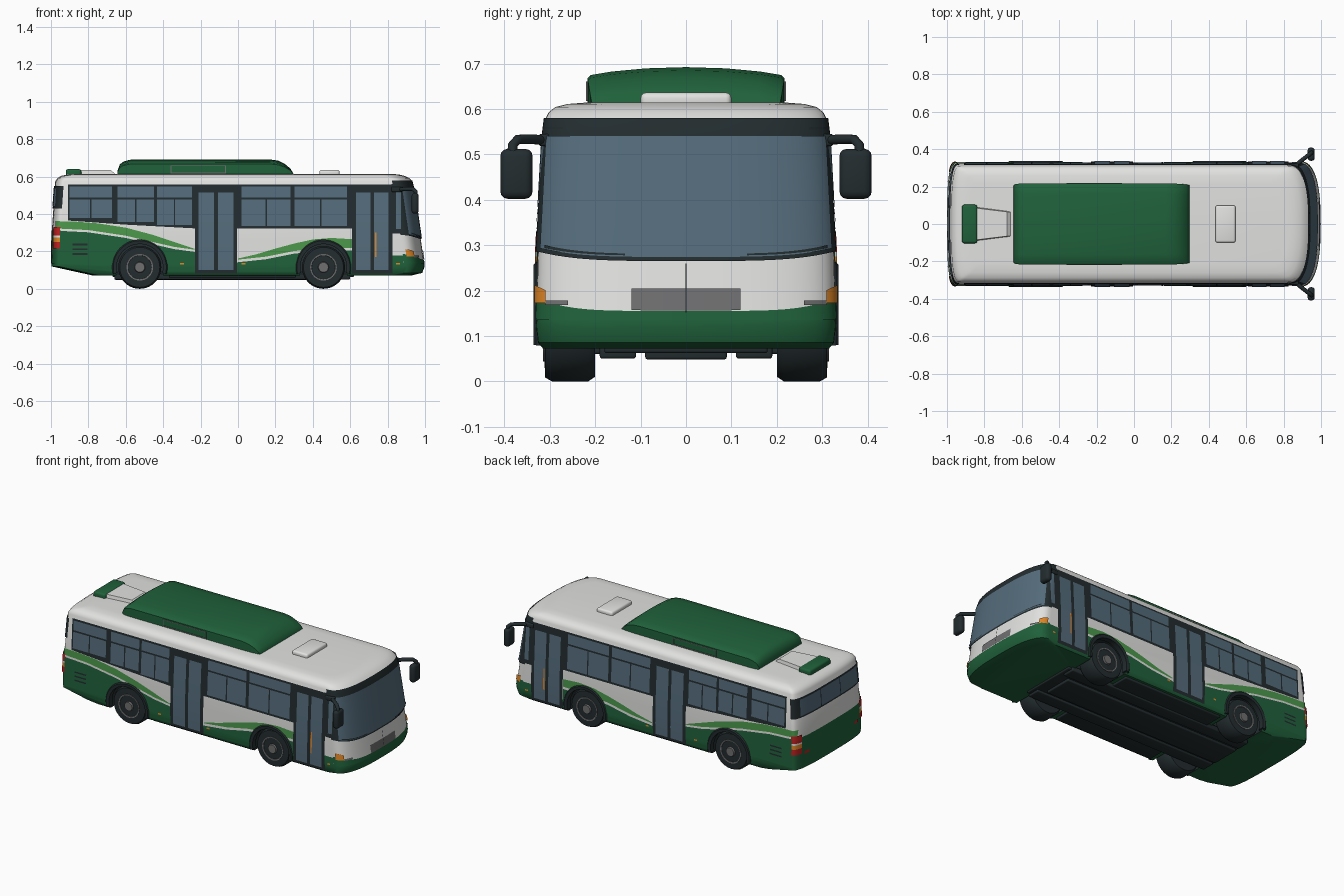
import bpy, bmesh, math
from mathutils import Vector

if "Cube" in bpy.data.objects:
    bpy.data.objects.remove(bpy.data.objects["Cube"])

COL = dict(white=(.76, .76, .75), green=(.014, .12, .043), light_green=(.07, .31, .07),
           glass=(.09, .15, .2), black=(.017, .026, .029), grey=(.16, .16, .165),
           orange=(.75, .24, .02), red=(.5, .015, .015))
MAT = {}
for n, c in COL.items():
    MAT[n] = bpy.data.materials.new(n)
    MAT[n].diffuse_color = (*c, 1)

def make(name, bm, mats, angle=35):
    me = bpy.data.meshes.new(name)
    bm.to_mesh(me); bm.free()
    ob = bpy.data.objects.new(name, me)
    bpy.context.collection.objects.link(ob)
    for m in ([mats] if isinstance(mats, str) else mats):
        me.materials.append(MAT[m])
    smooth(ob, angle)
    return ob

def smooth(ob, angle=35):
    bpy.ops.object.select_all(action='DESELECT')
    ob.select_set(True)
    bpy.context.view_layer.objects.active = ob
    bpy.ops.object.shade_smooth_by_angle(angle=math.radians(angle))

# Body shape: rows of z, rear x, front x, half width; ends are superellipses in plan
ROWS = [(.072, -.78, .93, .315), (.085, -.84, .985, .326), (.12, -.998, .998, .33),
        (.30, -.996, .972, .326), (.575, -.977, .932, .311), (.592, -.965, .915, .303),
        (.604, -.945, .89, .288), (.611, -.91, .86, .26), (.614, -.88, .83, .22)]
LF, NF, LR, NR = .11, 2.6, .05, 3.0

def lerp_table(rows, t):
    t = min(max(t, rows[0][0]), rows[-1][0])
    for a, b in zip(rows, rows[1:]):
        if t <= b[0]:
            k = (t - a[0]) / (b[0] - a[0])
            return [p + (q - p) * k for p, q in zip(a[1:], b[1:])]

def drop(s, n):
    return 1 - max(0, 1 - min(1, abs(s)) ** n) ** (1 / n)

def front(s, z, e=0):
    xr, xf, w = lerp_table(ROWS, z)
    return (xf + e - LF * drop(s, NF), s * (w + e), z)

def rear(s, z, e=0):
    xr, xf, w = lerp_table(ROWS, z)
    return (xr - e + LR * drop(s, NR), s * (w + e), z)

def side(x, z, e=0):
    xr, xf, w = lerp_table(ROWS, z)
    tf, tr = (x - (xf + e - LF)) / LF, ((xr - e + LR) - x) / LR
    f = 1 - drop(tf, NF) if tf > 0 else 1 - drop(tr, NR) if tr > 0 else 1
    return (x, -(w + e) * f, z)

def patch(name, mat, surf, u0, u1, bot, top, e, nz=6, mirror=None):
    """Thin painted plate that follows the body surface."""
    if mirror is None:
        mirror = surf is side
    val = lambda f, u: f(u) if callable(f) else f
    if surf is side:
        n = max(2, int((u1 - u0) / .008))
        us = [u0 + (u1 - u0) * i / n for i in range(n + 1)]
    else:
        a, b = math.asin(u0), math.asin(u1)
        n = max(4, int((b - a) / .05))
        us = [math.sin(a + (b - a) * i / n) for i in range(n + 1)]
    bm = bmesh.new()
    for sgn in ((1, -1) if mirror else (1,)):
        g = []
        for u in us:
            lo, hi = val(bot, u), val(top, u)
            hi = max(hi, lo + .0002)
            col = [surf(u, lo + (hi - lo) * j / nz, e) for j in range(nz + 1)]
            g.append([bm.verts.new((p[0], p[1] * sgn, p[2])) for p in col])
        for i in range(n):
            for j in range(nz):
                q = [g[i][j], g[i + 1][j], g[i + 1][j + 1], g[i][j + 1]]
                bm.faces.new(q[::-1] if (sgn < 0) != (surf is rear) else q)
    return make(name, bm, mat)

def loft(bm, rings, mat_rule=None):
    vs = [[bm.verts.new(p) for p in r] for r in rings]
    n = len(vs[0])
    for k in range(len(vs) - 1):
        for i in range(n):
            f = bm.faces.new((vs[k][i], vs[k][(i + 1) % n], vs[k + 1][(i + 1) % n], vs[k + 1][i]))
            if mat_rule: f.material_index = mat_rule(f)
    for cap in (vs[0][::-1], vs[-1]):
        f = bm.faces.new(cap)
        if mat_rule: f.material_index = mat_rule(f)
    bmesh.ops.recalc_face_normals(bm, faces=bm.faces)

def box(name, mat, x, y, z, bevel=.006, mirror=False):
    bm = bmesh.new()
    for sgn in ((1, -1) if mirror else (1,)):
        vs = bmesh.ops.create_cube(bm, size=1)['verts']
        for v in vs:
            v.co = ((x[0] + x[1]) / 2 + v.co.x * (x[1] - x[0]),
                    sgn * (y[0] + y[1]) / 2 + v.co.y * (y[1] - y[0]),
                    (z[0] + z[1]) / 2 + v.co.z * (z[1] - z[0]))
    if bevel:
        bmesh.ops.bevel(bm, geom=bm.edges[:], offset=bevel, segments=3, affect='EDGES', profile=.5)
    return make(name, bm, mat)

def lathe(name, mat, prof, x, z, sgn, seg=40):
    bm = bmesh.new()
    loft(bm, [[(x + r * math.cos(2 * math.pi * i / seg), sgn * y, z + r * math.sin(2 * math.pi * i / seg))
               for i in range(seg)] for r, y in prof])
    return make(name, bm, mat)

# Body shell: white above, green skirt
AX, AZ = (-.525, .457), .115
bm = bmesh.new()
angs = [-math.pi / 2 + math.pi * i / 36 for i in range(37)]
rings = [[front(math.sin(a), z) for a in angs] + [rear(math.sin(-a), z) for a in angs]
         for z in sorted([r[0] for r in ROWS] + [.14])]
loft(bm, rings, lambda f: 1 if f.calc_center_median().z < .14 else 0)
body = make('body', bm, ['white', 'green', 'black'])
# Wheel wells
for x in AX:
    for s in (1, -1):
        cut = lathe('well_cutter', 'white', [(.132, .17), (.132, .37)], x, AZ, s)
        cut.data.materials.clear()
        for m in ('white', 'green', 'black'): cut.data.materials.append(MAT[m])
        for p in cut.data.polygons: p.material_index = 2
        cut.hide_render = True
        md = body.modifiers.new('well', 'BOOLEAN')
        md.operation, md.object, md.solver = 'DIFFERENCE', cut, 'EXACT'
        bpy.context.view_layer.objects.active = body
        bpy.ops.object.modifier_apply(modifier=md.name)
        bpy.data.objects.remove(cut)
smooth(body)

# Wheels and arch trims
for x, nm in zip(AX, ('rear', 'front')):
    for s in (1, -1):
        lathe(nm + '_tyre', 'black', [(.06, .2), (.105, .2), (.115, .215), (.115, .295), (.107, .31), (.07, .312)], x, AZ, s)
        lathe(nm + '_rim', 'grey', [(.071, .30), (.071, .315), (.064, .314), (.058, .302), (.04, .305), (.03, .307), (.026, .322), (.004, .322)], x, AZ, s)
        bm = bmesh.new()
        loft(bm, [[(x + r * math.cos(a), s * y, AZ + r * math.sin(a))
                   for r, y in ((.124, .3), (.124, .334), (.142, .336), (.148, .33), (.148, .3))]
                  for a in [math.radians(-14 + 208 * i / 36) for i in range(37)]])
        make(nm + '_arch_trim', bm, 'black')
    box(nm + '_axle', 'black', (x - .03, x + .03), (-.22, .22), (.08, .14))

# Underfloor
box('floor_pan', 'black', (-.67, .62), (-.18, .18), (.062, .09))
box('floor_side_boxes', 'black', (-.37, .31), (.11, .3), (.06, .09), mirror=True)
box('floor_spine', 'black', (-.66, .55), (-.09, .09), (.048, .08))
box('floor_rails', 'black', (-.66, .6), (.11, .19), (.05, .08), mirror=True)

# Painted swooshes on the sides
def arch(x):
    return max([AZ + math.sqrt(.14 ** 2 - (x - c) ** 2) if abs(x - c) < .14 else 0 for c in AX])
def curve(*pts):
    return lambda x: lerp_table(pts, x)[0]
def above(f):
    return lambda x: max(f(x) if callable(f) else f, arch(x))
dark_r = curve((-1, .312), (-.8, .302), (-.6, .272), (-.45, .237), (-.34, .212), (-.23, .197))
light_r = curve((-1, .362), (-.88, .36), (-.75, .35), (-.6, .327), (-.45, .287), (-.34, .25), (-.23, .213))
dark_f = curve((0, .142), (.15, .158), (.3, .188), (.45, .203), (.61, .205))
light_f = curve((0, .162), (.1, .185), (.2, .215), (.3, .242), (.4, .264), (.5, .272), (.61, .265))
patch('rear_side_paint', 'green', side, -.985, -.22, above(.135), above(dark_r), .002)
patch('front_side_paint', 'green', side, 0, .61, above(.135), above(dark_f), .002)
patch('nose_side_paint', 'green', side, .82, .885, .135, .178, .002)
patch('rear_swoosh', 'light_green', side, -.975, -.22, above(lambda x: dark_r(x) + .012), above(light_r), .002)
patch('front_swoosh', 'light_green', side, 0, .61, above(lambda x: dark_f(x) + .014), above(light_f), .002)
patch('nose_paint', 'green', front, -1, 1, .135, lambda s: .155 + .03 * abs(s) ** 5, .002)
patch('tail_paint', 'green', rear, -1, 1, .135, .312, .002)

# Side windows and doors
patch('window_band', 'black', side, -.91, .84, curve((-.91, .365), (-.6, .343), (-.23, .323), (.84, .323)), .557, .004)
for i, (a, b) in enumerate(((-.9, -.675), (-.643, -.45), (-.434, -.245), (.02, .282), (.302, .582))):
    lo = (.378, .356, .342, .336, .336)[i]
    patch('window_lower', 'glass', side, a, b, lo, .478, .006)
    patch('window_upper', 'glass', side, a, b, .488, .546, .006)
    m = (a + b) / 2
    patch('window_divider', 'black', side, m - .004, m + .004, lo, .478, .0075)
for nm, a, b in (('middle', -.23, -.005), ('front', .61, .825)):
    patch(nm + '_door', 'black', side, a, b, .082, .54, .005)
    m = (a + b) / 2
    for c, d in ((a + .02, m - .01), (m + .01, b - .02)):
        patch(nm + '_door_glass', 'glass', side, c, d, .1, .515, .007)
patch('door_handle', 'orange', side, .732, .74, .17, .3, .009)
patch('front_pillar', 'black', side, .82, .9, .295, .56, .004)
patch('cab_glass', 'glass', side, .845, .872, .32, .535, .006)

# Windscreen
patch('windscreen_frame', 'black', front, -1, 1, lambda s: .265 + .022 * abs(s) ** 4, .58, .0045, nz=10)
patch('windscreen_glass', 'glass', front, -.965, .965, lambda s: .274 + .022 * abs(s) ** 4, .54, .007, nz=8)
patch('wiper', 'black', front, .4, .93, lambda s: .277 + .022 * s ** 4, lambda s: .281 + .026 * s ** 4, .009, nz=1, mirror=True)

# Nose details
patch('grille', 'grey', front, -.36, .36, lambda s: .156 + .02 * max(0, abs(s) - .28), .204, .004)
patch('nose_seam', 'black', front, -.004, .004, .152, .26, .0055)
patch('headlight', 'grey', front, .78, .93, .168, .178, .005, mirror=True)
patch('indicator_lamp', 'orange', front, .925, .998, .172, lambda s: .2 + .012 * (s - .92) / .08, .006, mirror=True)

# Tail details
patch('rear_window_frame', 'black', rear, -1, 1, .43, .55, .004)
for a, b in ((-.86, -.3), (-.28, .28), (.3, .86)):
    patch('rear_window', 'glass', rear, a, b, .44, .54, .006)
for nm, m, lo, hi in (('stop_lamp', 'red', .215, .25), ('turn_lamp', 'orange', .25, .275),
                      ('reverse_lamp', 'white', .275, .285), ('tail_lamp', 'red', .285, .33)):
    patch(nm, m, rear, .84, 1, lo, hi, .006, mirror=True)
patch('reflector', 'red', rear, .66, .78, .205, .222, .005, mirror=True)

# Side vents and marker lamps
for z in (.182, .207, .232):
    patch('side_vent', 'black', side, -.885, -.805, z, z + .009, .004, nz=1)
for x in (-.31, .02, .845):
    patch('marker_lamp', 'orange', side, x, x + .02, .13, .139, .006, nz=1)

# Roof pod
bm = bmesh.new()
SEC = [(1, 0), (1, .72), (.97, .8), (.75, .89), (.4, .97), (0, 1)]
SEC = SEC + [(-a, b) for a, b in SEC[-2::-1]]
loft(bm, [[(x, w * a, .605 + (h - .605) * b) for a, b in SEC] for x, h, w in
          ((-.643, .635, .207), (-.632, .665, .213), (-.612, .68, .216), (-.58, .69, .217), (.17, .692, .217),
           (.215, .685, .216), (.25, .668, .214), (.28, .643, .211), (.297, .615, .207))])
make('roof_pod', bm, 'green', 40)
for z in (.617, .656):
    box('pod_vent_bar', 'grey', (-.36, -.065), (.215, .22), (z, z + .004), 0, True)
for x in (-.36, -.069):
    box('pod_vent_end', 'grey', (x, x + .004), (.215, .22), (.617, .66), 0, True)

# Roof hatch, rear duct and rear roof box
box('roof_hatch', 'white', (.435, .543), (-.1, .1), (.6, .636), .012)
bm = bmesh.new()
loft(bm, [[(x, w, .605), (x, w * .93, h), (x, -w * .93, h), (x, -w, .605)]
          for x, w, h in ((-.85, .092, .635), (-.68, .07, .634), (-.66, .068, .618))])
make('roof_duct', bm, 'white')
box('rear_roof_box', 'green', (-.92, -.838), (-.103, .103), (.595, .64), .012)

# Mirrors on bent arms
for s in (1, -1):
    cu = bpy.data.curves.new('mirror_arm', 'CURVE')
    cu.dimensions, cu.bevel_depth, cu.bevel_resolution = '3D', .011, 3
    cu.use_fill_caps = True
    pts = [(.85, .3, .53), (.89, .335, .533), (.935, .37, .533), (.95, .382, .52), (.95, .382, .49)]
    sp = cu.splines.new('POLY')
    sp.points.add(len(pts) - 1)
    for p, q in zip(sp.points, pts):
        p.co = (q[0], s * q[1], q[2], 1)
    ob = bpy.data.objects.new('mirror_arm', cu)
    bpy.context.collection.objects.link(ob)
    cu.materials.append(MAT['black'])
box('mirror_head', 'black', (.928, .966), (.338, .409), (.402, .512), .016, True)
box('mirror_bracket', 'black', (.82, .88), (.29, .325), (.518, .545), .006, True)

for m in bpy.data.materials:
    if m.users and not m.is_grease_pencil:
        m.use_nodes = True
        m.node_tree.nodes["Principled BSDF"].inputs["Base Color"].default_value = m.diffuse_color
